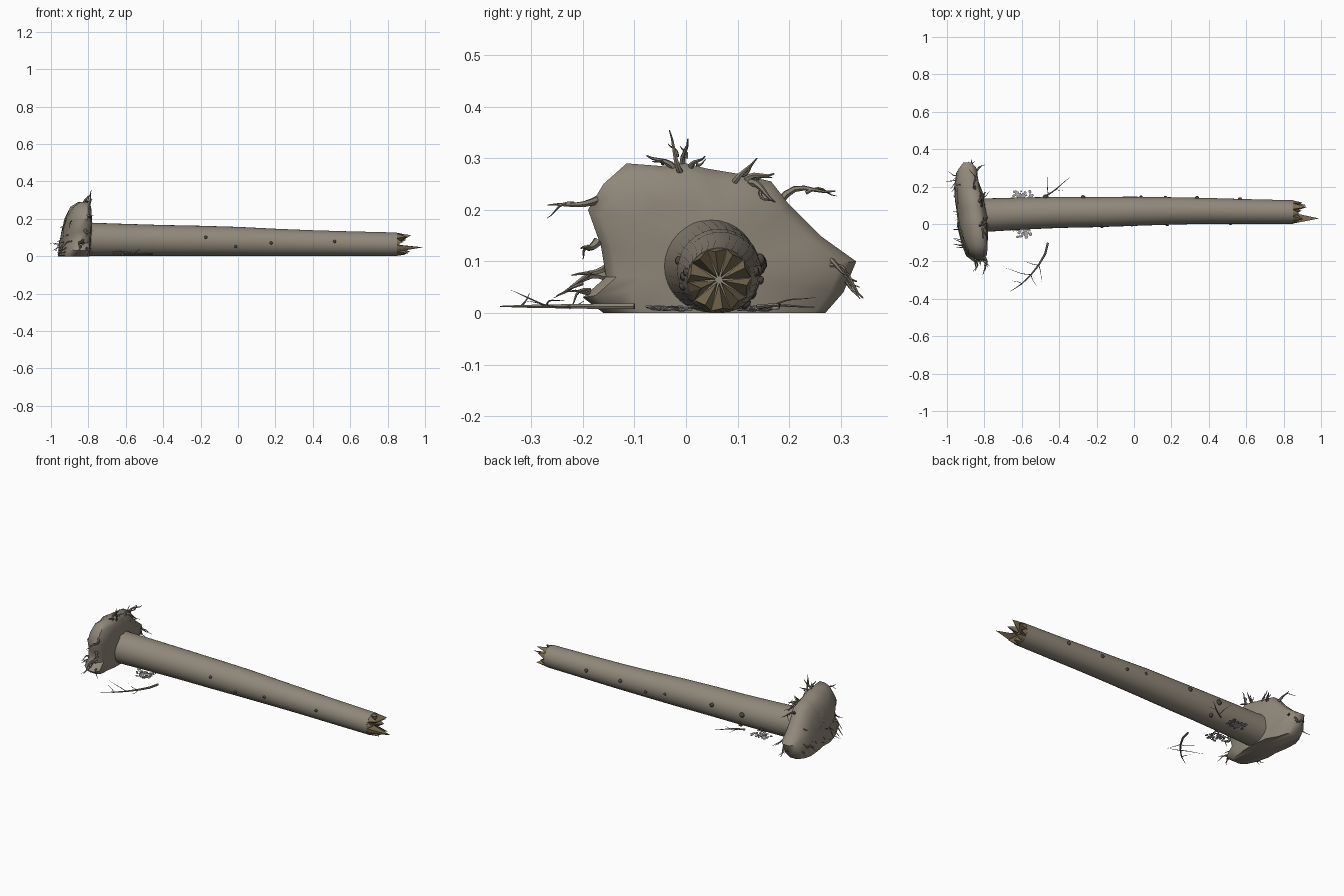
import bpy, bmesh, math, random
from mathutils import Vector

random.seed(7)
if "Cube" in bpy.data.objects:
    bpy.data.objects.remove(bpy.data.objects["Cube"], do_unlink=True)


def material(name, rgb):
    m = bpy.data.materials.new(name)
    m.use_nodes = True
    m.diffuse_color = (*rgb, 1)
    bsdf = m.node_tree.nodes["Principled BSDF"]
    bsdf.inputs["Base Color"].default_value = (*rgb, 1)
    bsdf.inputs["Roughness"].default_value = 0.9
    return m


BARK = material("grey brown bark", (0.28, 0.245, 0.195))
ROOT = material("root brown", (0.24, 0.21, 0.165))
WOOD = material("broken wood", (0.2, 0.155, 0.085))
DARK = material("dark knot", (0.07, 0.058, 0.045))
LITTER = material("pale litter", (0.42, 0.41, 0.4))


def finish(bm, name, mat, smooth=True):
    bmesh.ops.recalc_face_normals(bm, faces=bm.faces)
    me = bpy.data.meshes.new(name)
    bm.to_mesh(me)
    bm.free()
    ob = bpy.data.objects.new(name, me)
    bpy.context.collection.objects.link(ob)
    me.materials.append(mat)
    if smooth:
        bpy.ops.object.select_all(action="DESELECT")
        ob.select_set(True)
        bpy.context.view_layer.objects.active = ob
        bpy.ops.object.shade_smooth_by_angle(angle=math.radians(50))
    return ob


def loft(bm, rings, caps=True):
    """Skin a list of point rings with quads."""
    rows = [[bm.verts.new(p) for p in ring] for ring in rings]
    n = len(rows[0])
    for a, b in zip(rows, rows[1:]):
        for i in range(n):
            bm.faces.new((a[i], a[(i + 1) % n], b[(i + 1) % n], b[i]))
    if caps:
        bm.faces.new(rows[0])
        bm.faces.new(rows[-1])


def tube(bm, pts, radii, sides=6):
    pts = [Vector(p) for p in pts]
    rings, quat, last = [], None, None
    for i, p in enumerate(pts):
        d = (pts[min(i + 1, len(pts) - 1)] - pts[max(i - 1, 0)]).normalized()
        quat = d.to_track_quat("Z", "Y") if quat is None else last.rotation_difference(d) @ quat
        last = d
        angles = [math.tau * k / sides for k in range(sides)]
        rings.append([p + quat @ Vector((math.cos(a), math.sin(a), 0)) * radii[i] for a in angles])
    loft(bm, rings)


def root(bm, start, end, r, bend=0.15, steps=6):
    """Tapering, slightly crooked root or twig."""
    a, b = Vector(start), Vector(end)
    span = (b - a).length
    side = (b - a).cross(Vector([random.uniform(-1, 1) for _ in range(3)])).normalized()
    pts, radii = [], []
    for i in range(steps + 1):
        t = i / steps
        p = a.lerp(b, t) + side * span * bend * math.sin(t * math.pi * 1.5)
        p.z = max(p.z, 0.004)
        pts.append(p)
        radii.append(r * (1 - 0.85 * t))
    tube(bm, pts, radii)


# Trunk: (x, centre y, radius), resting on the ground
stations = [(-0.86, 0.046, 0.094), (-0.78, 0.048, 0.089), (-0.6, 0.056, 0.086), (-0.4, 0.062, 0.083),
            (-0.2, 0.064, 0.081), (0, 0.068, 0.078), (0.2, 0.07, 0.073), (0.4, 0.07, 0.069),
            (0.6, 0.067, 0.066), (0.85, 0.064, 0.063)]


def trunk_at(x):
    for (x0, y0, r0), (x1, y1, r1) in zip(stations, stations[1:]):
        if x <= x1:
            t = (x - x0) / (x1 - x0)
            return y0 + (y1 - y0) * t, r0 + (r1 - r0) * t


bm = bmesh.new()
tube(bm, [(x, y, r + 0.001) for x, y, r in stations], [s[2] for s in stations], 32)
finish(bm, "trunk", BARK)

# Splintered end: ring of wedge teeth around a low, broken core
ex, ey, er = stations[-1]
lengths = [0.05, 0.075, 0.035, 0.055, 0.03, 0.14, 0.06, 0.045, 0.07, 0.035]
n = len(lengths)


def end_point(x, angle, r):
    return Vector((x, ey + r * math.cos(angle), er + 0.001 + r * math.sin(angle)))


bm = bmesh.new()
for i, length in enumerate(lengths):
    a = math.tau * (i + 0.1) / n
    step = math.tau / n
    base = [end_point(0.849, a + step * k / 2, er * 0.985) for k in range(3)]
    core = end_point(0.856, a + step / 2, er * 0.1)
    tip = end_point(0.85 + length, a + step * 0.6, er * (0.6 if length > 0.1 else 0.88))
    vs = [bm.verts.new(p) for p in base + [core]]
    top = bm.verts.new(tip)
    for k in range(4):
        bm.faces.new((vs[k], vs[(k + 1) % 4], top))
    bm.faces.new(vs)
finish(bm, "splintered_end", WOOD, smooth=False)

# Root plate: rim outline (y, z), swept from back to front and leaning
rim = [(-0.16, 0), (-0.2, 0.03), (-0.155, 0.07), (-0.165, 0.13), (-0.19, 0.2), (-0.16, 0.25),
       (-0.115, 0.29), (-0.05, 0.285), (0, 0.29), (0.04, 0.28), (0.1, 0.27), (0.165, 0.255),
       (0.2, 0.21), (0.26, 0.15), (0.33, 0.1), (0.305, 0.04), (0.27, 0), (0.05, 0)]
CY, CZ = 0.05, 0.07


def plate_point(y, z, depth, s=1.0):
    py, pz = CY + (y - CY) * s, max(0, CZ * (1 if z > 0 else s) + (z - CZ) * s)
    if z == 0:
        pz = 0
    return Vector((-0.865 - 0.11 * (py - CY) + 0.1 * (pz - 0.1) + depth, py, pz))


bm = bmesh.new()
rings = []
for depth, s in [(-0.075, 0.3), (-0.066, 0.65), (-0.05, 0.88), (-0.015, 1), (0.025, 1), (0.048, 0.9),
                 (0.058, 0.65), (0.075, 0.4)]:
    rough = 0.006 if s < 1 else 0.003
    rings.append([plate_point(y, z, depth + random.uniform(-rough, rough), s) for y, z in rim])
loft(bm, rings)
finish(bm, "root_plate", BARK)

# Large roots around the rim: start (y, z), end (y, z), forward drift
big = [((-0.17, 0.22), (-0.265, 0.205), 0), ((-0.17, 0.14), (-0.205, 0.12), 0.02),
       ((-0.15, 0.09), (-0.22, 0.07), -0.02), ((-0.15, 0.07), (-0.25, 0.045), -0.05),
       ((-0.14, 0.06), (-0.23, 0.03), 0.02), ((0, 0.26), (-0.035, 0.345), 0.03),
       ((-0.02, 0.27), (-0.07, 0.31), 0), ((0.005, 0.26), (-0.005, 0.34), 0.01),
       ((0.01, 0.265), (0.03, 0.31), 0.03), ((0.09, 0.235), (0.13, 0.3), 0.02),
       ((0.11, 0.24), (0.165, 0.28), 0.03), ((0.12, 0.25), (0.17, 0.225), 0.05),
       ((0.18, 0.215), (0.285, 0.25), 0.0), ((0.27, 0.085), (0.35, 0.04), 0.01),
       ((0.27, 0.08), (0.335, 0.06), -0.03), ((0.24, 0.1), (0.32, 0.085), 0.05)]
bm = bmesh.new()
for (y0, z0), (y1, z1), drift in big:
    a, b = plate_point(y0, z0, 0.02), plate_point(y1, z1, 0.03 + drift)
    root(bm, a, b, random.uniform(0.007, 0.01))
    mid = a.lerp(b, 0.5)
    root(bm, mid, b + Vector((random.uniform(-0.03, 0.02), random.uniform(-0.015, 0.015), -0.015)), 0.004)
finish(bm, "rim_roots", ROOT)

# Fine roots fringing the back of the plate
bm = bmesh.new()
for i in range(26):
    y = -0.15 + 0.42 * i / 25 + random.uniform(-0.01, 0.01)
    z = random.uniform(0.02, 0.11) if i % 3 else random.uniform(0.1, 0.2)
    a = plate_point(y, z, -0.045)
    reach = random.uniform(0.03, 0.07) if i % 3 else 0.03
    b = a + Vector((-reach, random.uniform(-0.03, 0.03), random.uniform(-0.05, 0.01)))
    b.x = max(b.x, -1.0)
    root(bm, a, b, random.uniform(0.003, 0.006))
finish(bm, "back_roots", ROOT)

# Dark knots and stubs: (x, angle from +y, size)
knots = [(-0.48, 8, 0.016), (-0.28, 15, 0.013), (0.03, 5, 0.008), (0.16, -8, 0.009), (0.33, 10, 0.011),
         (0.56, 12, 0.011), (-0.18, 165, 0.009), (-0.02, 200, 0.008), (0.17, 182, 0.009), (0.51, 170, 0.009),
         (-0.45, -50, 0.012), (-0.6, -35, 0.011)]
bm = bmesh.new()
for x, deg, size in knots:
    y, r = trunk_at(x)
    out = Vector((0.1, math.cos(math.radians(deg)), math.sin(math.radians(deg))))
    base = Vector((x, y, r))
    reach = [r - 0.01, r + size * 0.45, r + size * 0.8]
    tube(bm, [base + out * k for k in reach], [size, size * 0.9, size * 0.5], 8)
finish(bm, "knots", DARK)

# Fallen branches lying beside the trunk, each with side twigs
bm = bmesh.new()
arc = [(-0.46, -0.1), (-0.475, -0.16), (-0.51, -0.22), (-0.55, -0.27), (-0.6, -0.32), (-0.66, -0.36)]
tube(bm, [(x, y, 0.013) for x, y in arc], [0.006, 0.006, 0.005, 0.004, 0.003, 0.001])
for (x, y), dx, dy, z in [(arc[2], 0.02, -0.09, 0.02), (arc[2], -0.08, 0.02, 0.02), (arc[3], 0.03, -0.07, 0.045),
                          (arc[3], -0.14, 0.03, 0.03), (arc[4], -0.05, 0.02, 0.04)]:
    root(bm, (x, y, 0.013), (x + dx, y + dy, z), 0.0022, 0.05)
root(bm, (-0.49, 0.14, 0.012), (-0.34, 0.245, 0.014), 0.005, 0.03)
root(bm, (-0.46, 0.165, 0.012), (-0.465, 0.25, 0.035), 0.0025, 0.05)
root(bm, (-0.43, 0.18, 0.012), (-0.38, 0.18, 0.02), 0.002, 0.05)
finish(bm, "fallen_branches", ROOT)

# Litter: small flat flakes scattered under and beside the trunk
bm = bmesh.new()
for i in range(130):
    x = random.gauss(-0.6, 0.028)
    y = random.choice((-0.03, 0.14)) + random.gauss(0, 0.02)
    r = random.uniform(0.005, 0.011)
    z = random.uniform(0.004, 0.012)
    tilt = random.uniform(-0.3, 0.3)
    ring = []
    for k in range(6):
        a, q = math.tau * k / 6, r * random.uniform(0.7, 1.1)
        ring.append(Vector((x + q * math.cos(a), y + q * math.sin(a), max(0.001, z + tilt * q * math.cos(a)))))
    loft(bm, [ring, [p + Vector((0, 0, 0.002)) for p in ring]])
finish(bm, "ground_litter", LITTER, smooth=False)
